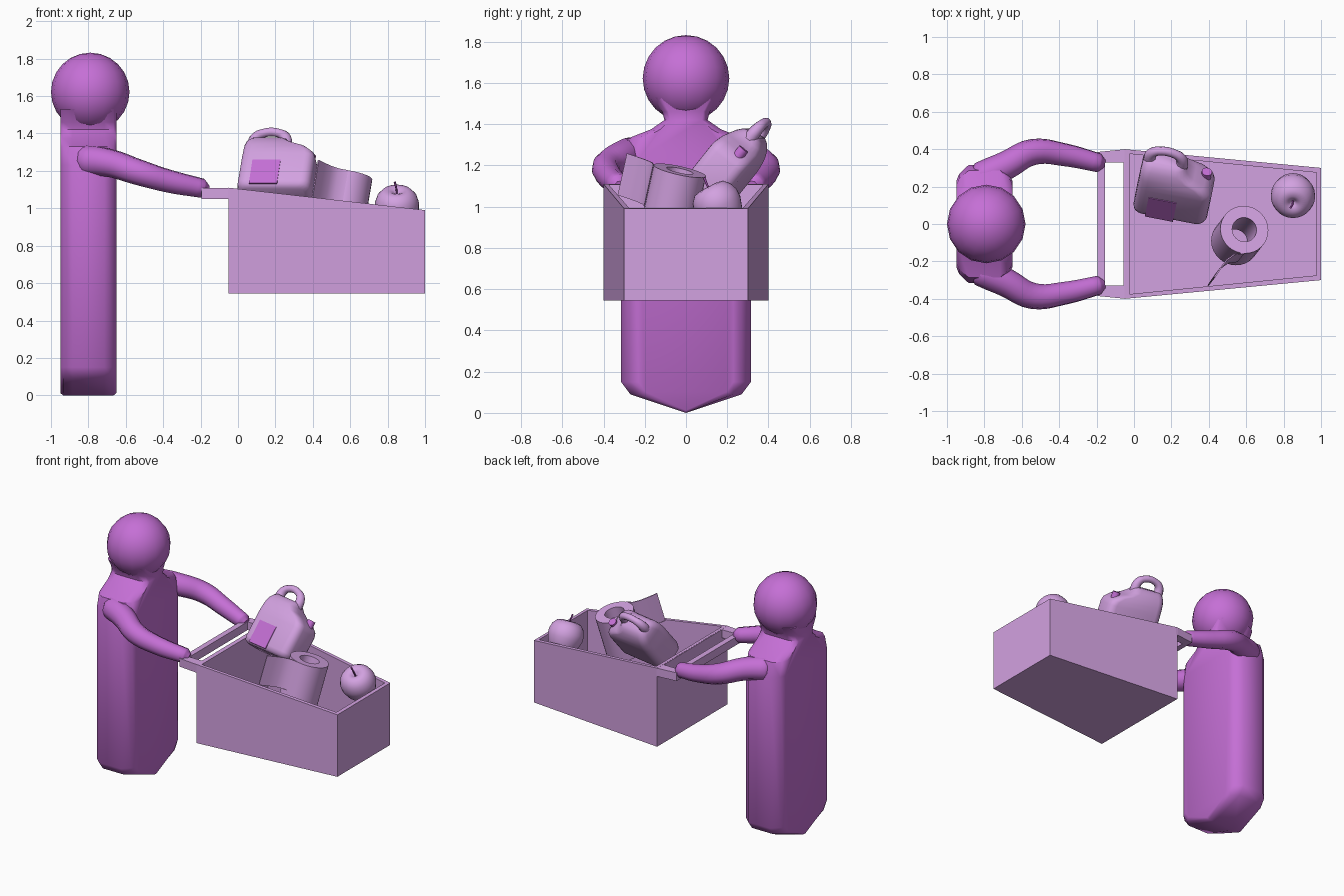
import bpy, bmesh, math
from mathutils import Vector, Matrix

if "Cube" in bpy.data.objects:
    bpy.data.objects.remove(bpy.data.objects["Cube"])


def material(name, rgb):
    m = bpy.data.materials.new(name)
    m.diffuse_color = (*rgb, 1)
    m.use_nodes = True
    m.node_tree.nodes["Principled BSDF"].inputs["Base Color"].default_value = m.diffuse_color
    return m


PERSON = material("bright purple", (0.56, 0.16, 0.67))
LILAC = material("soft lilac", (0.65, 0.36, 0.75))
DARK = material("dark purple", (0.28, 0.06, 0.34))


def finish(obj, mat, smooth=None):
    obj.data.materials.clear()
    obj.data.materials.append(mat)
    if smooth:
        bpy.ops.object.select_all(action='DESELECT')
        obj.select_set(True)
        bpy.context.view_layer.objects.active = obj
        bpy.ops.object.shade_smooth_by_angle(angle=math.radians(smooth))
    return obj


def loft(name, rings, mat, smooth=None, closed=False, matrix=None):
    """Skin a list of equal rings; cap the ends unless the loft closes on itself."""
    bm = bmesh.new()
    vs = [[bm.verts.new(p) for p in r] for r in rings]
    n = len(vs[0])
    pairs = list(zip(vs, vs[1:])) + ([(vs[-1], vs[0])] if closed else [])
    for a, b in pairs:
        for i in range(n):
            j = (i + 1) % n
            bm.faces.new((a[i], a[j], b[j], b[i]))
    if not closed:
        bm.faces.new(vs[0])
        bm.faces.new(vs[-1])
    bmesh.ops.recalc_face_normals(bm, faces=bm.faces)
    me = bpy.data.meshes.new(name)
    bm.to_mesh(me)
    bm.free()
    obj = bpy.data.objects.new(name, me)
    bpy.context.collection.objects.link(obj)
    if matrix:
        me.transform(matrix)
    return finish(obj, mat, smooth)


def circle(r, z, n=32):
    return [(r * math.cos(2 * math.pi * i / n), r * math.sin(2 * math.pi * i / n), z) for i in range(n)]


def squircle(cx, hx, hy, z, corner=0.05, n=5):
    """Rounded rectangle ring."""
    c = min(corner, hx * 0.9, hy * 0.9)
    pts = []
    for q, (sx, sy) in enumerate([(1, 1), (-1, 1), (-1, -1), (1, -1)]):
        for k in range(n):
            a = math.pi / 2 * (q + k / (n - 1))
            pts.append((cx + sx * (hx - c) + c * math.cos(a), sy * (hy - c) + c * math.sin(a), z))
    return pts


def tube(name, pts, radii, mat, matrix=None):
    cu = bpy.data.curves.new(name, 'CURVE')
    cu.dimensions = '3D'
    cu.bevel_depth = 1.0
    cu.bevel_resolution = 3
    cu.resolution_u = 5
    cu.use_fill_caps = True
    sp = cu.splines.new('BEZIER')
    sp.bezier_points.add(len(pts) - 1)
    for bp, p, r in zip(sp.bezier_points, pts, radii):
        bp.co, bp.radius = p, r
        bp.handle_left_type = bp.handle_right_type = 'AUTO'
    obj = bpy.data.objects.new(name, cu)
    bpy.context.collection.objects.link(obj)
    bpy.ops.object.select_all(action='DESELECT')
    obj.select_set(True)
    bpy.context.view_layer.objects.active = obj
    bpy.ops.object.convert(target='MESH')
    obj = bpy.context.object
    if matrix:
        obj.data.transform(matrix)
    return finish(obj, mat, 60)


# Person: robe-like body with a neck, lofted along x with softened corners
half = [(0.27, 0.09), (0.315, 0.15), (0.315, 1.23), (0.285, 1.33), (0.17, 1.375),
        (0.105, 1.42), (0.115, 1.46), (0.165, 1.53)]
outline = [(0, 0)] + half + [(-y, z) for y, z in reversed(half)]
sections = [(-0.15, 0.73), (-0.135, 0.85), (-0.085, 1), (0.085, 1), (0.135, 0.85), (0.15, 0.73)]
loft("body", [[(-0.8 + x, y * k, z + (0.012 if k < 0.8 and z < 0.1 else 0)) for y, z in outline]
              for x, k in sections], PERSON, 50)

# Head
bpy.ops.mesh.primitive_uv_sphere_add(segments=16, ring_count=12, radius=0.21, location=(-0.79, 0, 1.622))
head = bpy.context.object
head.name = "head"
finish(head, PERSON, 60)

# Arms reaching the handle
for side, s in (("left", 1), ("right", -1)):
    path = [(-0.86, 0.22 * s, 1.25), (-0.81, 0.25 * s, 1.255), (-0.68, 0.315 * s, 1.24),
            (-0.54, 0.385 * s, 1.195), (-0.37, 0.37 * s, 1.145), (-0.19, 0.328 * s, 1.107),
            (-0.16, 0.322 * s, 1.10)]
    tube(side + "_arm", path, [0.04, 0.085, 0.076, 0.07, 0.062, 0.052, 0.025], PERSON)


# Cart basket: open tapered box with a sloping rim
def basket_ring(inset, z=None):
    ring = []
    for x, y in ((-0.05 + inset, 0.40 - inset), (-0.05 + inset, -0.40 + inset),
                 (1.0 - inset, -0.30 + inset), (1.0 - inset, 0.30 - inset)):
        ring.append((x, y, 1.11 - 0.114 * (x + 0.05) if z is None else z))
    return ring


loft("basket", [basket_ring(0, 0.545), basket_ring(0), basket_ring(0.025), basket_ring(0.025, 0.57)], LILAC)


# Push handle: flat rectangular frame
def frame_ring(x0, x1, y0, y1, z):
    return [(x0, y0, z), (x0, -y0, z), (x1, -y1, z), (x1, y1, z)]


outer, inner = (-0.195, -0.045, 0.385, 0.40), (-0.155, -0.055, 0.33, 0.33)
loft("push_handle", [frame_ring(*outer, 1.05), frame_ring(*outer, 1.109),
                     frame_ring(*inner, 1.109), frame_ring(*inner, 1.05)], LILAC, closed=True)

# Jug leaning over the far side
jug = (Matrix.Translation((0.186, 0.097, 1.058)) @ Matrix.Rotation(math.radians(-11), 4, 'Z')
       @ Matrix.Rotation(math.radians(-39), 4, 'X'))
sections = [(0.01, 0.175, 0.08, 0), (0.01, 0.195, 0.1, 0.015), (0.012, 0.2, 0.107, 0.04),
            (0.014, 0.2, 0.107, 0.22), (0.01, 0.195, 0.105, 0.25), (-0.01, 0.175, 0.1, 0.285),
            (-0.04, 0.145, 0.093, 0.31), (-0.06, 0.122, 0.08, 0.34), (-0.063, 0.112, 0.06, 0.365),
            (-0.063, 0.1, 0.035, 0.378)]
loft("jug", [squircle(*s) for s in sections], LILAC, 60, matrix=jug)
tube("jug_handle", [(-0.145, 0, 0.34), (-0.146, 0, 0.405), (-0.11, 0, 0.44), (-0.015, 0, 0.44),
                    (0.022, 0, 0.405), (0.025, 0, 0.34)], [0.036, 0.03, 0.024, 0.024, 0.03, 0.036], LILAC, jug)
loft("jug_cap", [circle(0.027, 0, 20), circle(0.027, 0.055, 20)], PERSON, 40,
     matrix=jug @ Matrix.Translation((0.165, 0.03, 0.255)))
loft("jug_label", [[(x, y, z) for x, z in ((-0.115, 0.01), (0.038, 0.01), (0.038, 0.17), (-0.115, 0.17))]
                   for y in (-0.103, -0.111)], PERSON, matrix=jug)

# Paper roll with a loose sheet, slightly tilted
axis = Vector((0.17, 0.22, 1)).normalized()
roll = Matrix.Translation((0.59, -0.03, 1.175)) @ Vector((0, 0, 1)).rotation_difference(axis).to_matrix().to_4x4()
loft("paper_roll", [circle(0.13, -0.30), circle(0.13, 0), circle(0.066, 0), circle(0.066, -0.30)],
     LILAC, 40, closed=True, matrix=roll)
edge = [(-0.01, -0.128), (-0.06, -0.135), (-0.10, -0.165), (-0.135, -0.21), (-0.17, -0.262)]
loft("paper_sheet", [[(x, y, -0.21), (x, y, 0), (x + 0.006, y - 0.004, 0), (x + 0.006, y - 0.004, -0.21)]
                     for x, y in edge], LILAC, 40, matrix=roll)

# Apple with a stem, tipped towards the front
apple = Matrix.Translation((0.85, 0.16, 0.997)) @ Matrix.Rotation(math.radians(28), 4, 'X')
curve = [(0.012, -0.085), (0.045, -0.105), (0.075, -0.09), (0.1, -0.05), (0.117, 0.0), (0.118, 0.035),
         (0.105, 0.075), (0.078, 0.105), (0.045, 0.112), (0.02, 0.1), (0.004, 0.08)]
loft("apple", [circle(r, z, 28) for r, z in curve], LILAC, 60, matrix=apple)
tube("apple_stem", [(0, 0, 0.075), (-0.003, 0, 0.12), (-0.012, 0.004, 0.16)], [0.005, 0.005, 0.006], DARK, apple)
